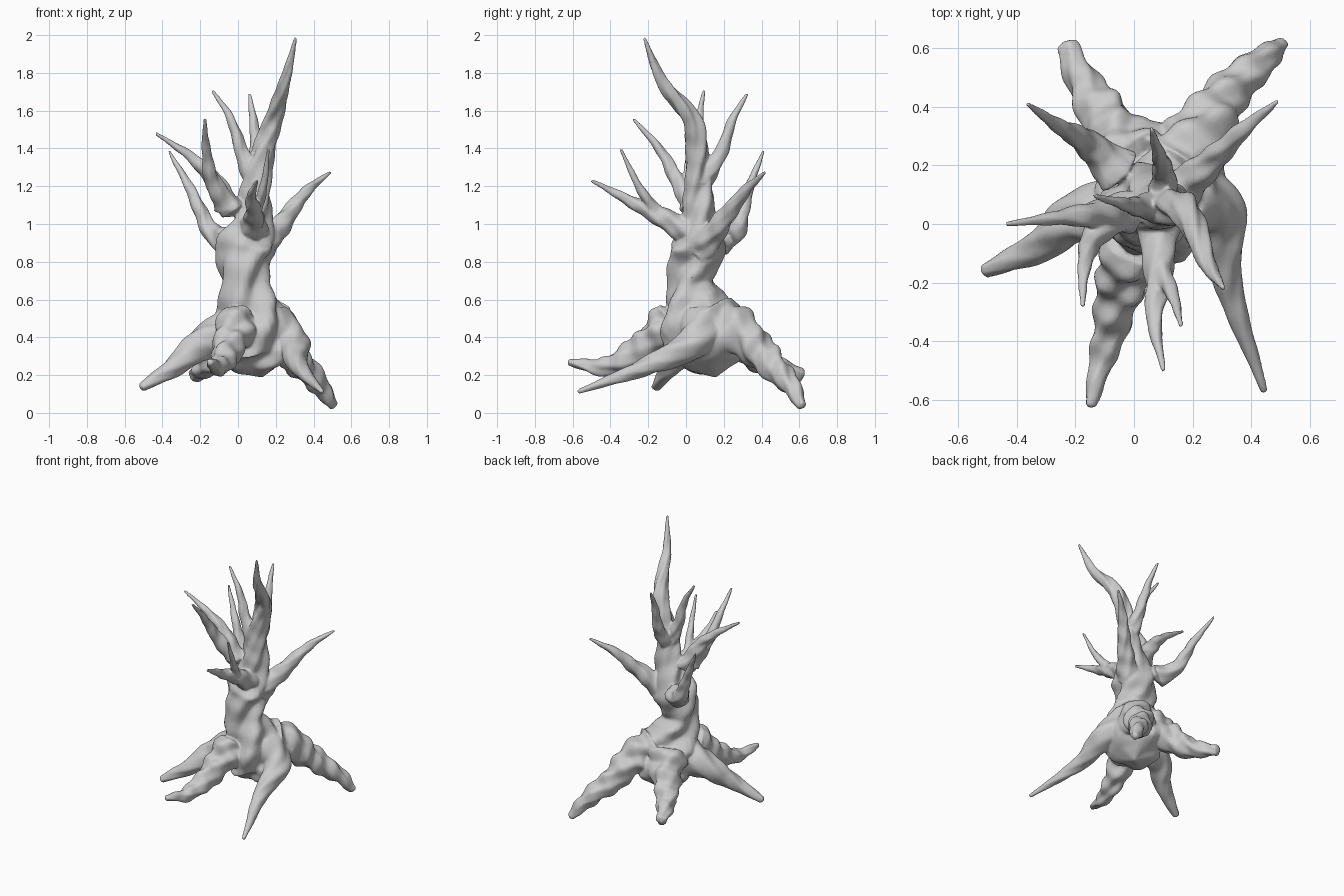
import bpy, bmesh, math
from mathutils import Vector

if "Cube" in bpy.data.objects:
    bpy.data.objects.remove(bpy.data.objects["Cube"])

bm = bmesh.new()
SIDES = 28


def spline(pts, steps=14):
    """Catmull-Rom curve through the points."""
    p = [Vector(q) for q in pts]
    p = [2 * p[0] - p[1]] + p + [2 * p[-1] - p[-2]]
    out = []
    for i in range(1, len(p) - 2):
        a, b, c, d = p[i - 1:i + 3]
        for k in range(steps):
            t = k / steps
            out.append(0.5 * (2 * b + (c - a) * t + (2 * a - 5 * b + 4 * c - d) * t * t
                              + (3 * b - a - 3 * c + d) * t ** 3))
    return out + [p[-2]]


def gnarled(pos, radii, ridge, twist, knots, phase=0.0):
    """Closed limb along a path, with twisted ridges and knotty swellings."""
    side, s, rings = Vector((1, 0, 0.01)), 0.0, []
    last = len(pos) - 1
    for i, (p, rad) in enumerate(zip(pos, radii)):
        tan = (pos[min(i + 1, last)] - pos[max(i - 1, 0)]).normalized()
        side = (side - tan * side.dot(tan)).normalized()
        up = tan.cross(side)
        s += (p - pos[max(i - 1, 0)]).length
        ring = []
        for j in range(SIDES):
            th = 2 * math.pi * j / SIDES
            u = th - twist * s + phase
            folds = abs(math.sin(1.5 * u)) ** 1.5 - 0.5 + 0.45 * math.cos(5 * u + 9 * s)
            swell = math.sin(48 * s + 1.3 * math.cos(th + phase) + phase)
            r = rad * (1 + ridge * folds + knots * swell)
            ring.append(bm.verts.new(p + (side * math.cos(th) + up * math.sin(th)) * r))
        rings.append(ring)
    for a, b in zip(rings, rings[1:]):
        for j in range(SIDES):
            k = (j + 1) % SIDES
            bm.faces.new((a[j], a[k], b[k], b[j]))
    # rounded ends
    for i, n in ((0, 1), (-1, -2)):
        tip = bm.verts.new(pos[i] + (pos[i] - pos[n]).normalized() * radii[i] * 0.5)
        for j in range(SIDES):
            bm.faces.new((rings[i][j], rings[i][(j + 1) % SIDES], tip))


def limb(pts, r0, r1, power, ridge, knots, phase):
    """Limb whose radius tapers by a power law from r0 to r1."""
    pos = spline(pts)
    n = len(pos) - 1
    radii = [r0 + (r1 - r0) * (i / n) ** power for i in range(n + 1)]
    gnarled(pos, radii, ridge, 8, knots, phase)


# trunk rising into the tall leader: x, y, z, radius
trunk = spline([(.12, .15, .22, .07), (.11, .14, .27, .16), (.1, .12, .37, .21), (.07, .07, .5, .185),
                (.03, .03, .69, .122), (.04, .06, .87, .138), (.08, .07, 1.03, .095),
                (.11, .06, 1.28, .065), (.18, .04, 1.53, .05), (.25, -.13, 1.76, .03),
                (.305, -.22, 1.985, .008)])
gnarled([q.to_3d() for q in trunk], [q[3] for q in trunk], .2, 6.5, .035)

# wandering roots: path, start radius, tip radius, knottiness
roots = [
    ([(0, .2, .46), (-.06, .31, .36), (-.15, .44, .26), (-.23, .61, .2)], .13, .035, .1),
    ([(.14, .18, .48), (.22, .29, .42), (.3, .42, .29), (.43, .55, .15), (.505, .615, .035)], .14, .026, .1),
    ([(-.06, .05, .42), (-.2, .02, .36), (-.33, -.08, .25), (-.51, -.16, .135)], .12, .024, .025),
    ([(0, -.06, .49), (-.05, -.23, .34), (-.1, -.43, .245), (-.15, -.62, .27)], .115, .018, .1),
    ([(.17, .09, .46), (.29, .04, .37), (.32, -.2, .25), (.445, -.57, .112)], .13, .012, .025),
]
for i, (pts, r0, r1, knots) in enumerate(roots):
    limb(pts, r0, r1, .95, .7 * knots + .08, knots, i * 1.3)

# branches thinning to spikes: start radius, path
branches = [
    (.07, [(-.03, .04, 1.07), (-.15, .03, 1.26), (-.27, .02, 1.37), (-.435, 0, 1.48)]),
    (.08, [(-.06, .18, .91), (-.15, .27, .97), (-.25, .33, 1.18), (-.365, .41, 1.385)]),
    (.065, [(-.06, .03, 1.1), (-.14, -.05, 1.24), (-.17, -.15, 1.41), (-.175, -.28, 1.555)]),
    (.06, [(.09, .06, 1.22), (.02, .06, 1.38), (-.04, .07, 1.56), (-.135, .095, 1.705)]),
    (.06, [(.1, .08, 1.22), (.1, .18, 1.37), (.08, .25, 1.56), (.06, .325, 1.69)]),
    (.09, [(.11, .08, .87), (.23, .18, 1), (.36, .31, 1.17), (.49, .42, 1.275)]),
    (.08, [(.08, .02, .96), (.085, -.16, 1.05), (.07, -.33, 1.14), (.1, -.5, 1.23)]),
    (.04, [(.085, -.14, 1.04), (.135, -.25, 1.2), (.16, -.345, 1.395)]),
]
for i, (r0, pts) in enumerate(branches):
    limb(pts, r0, .008, .75, .12, .07, i * 0.9)

# assemble and fuse into one skin of bark
bmesh.ops.recalc_face_normals(bm, faces=bm.faces)
mesh = bpy.data.meshes.new("gnarled_tree")
bm.to_mesh(mesh)
bm.free()
tree = bpy.data.objects.new("gnarled_tree", mesh)
bpy.context.collection.objects.link(tree)
fuse = tree.modifiers.new("fuse", 'REMESH')
fuse.mode = 'VOXEL'
fuse.voxel_size = 0.007
fuse.use_smooth_shade = True
soften = tree.modifiers.new("soften", 'SMOOTH')
soften.factor = 0.5
soften.iterations = 3
thin = tree.modifiers.new("thin", 'DECIMATE')
thin.ratio = 0.25
